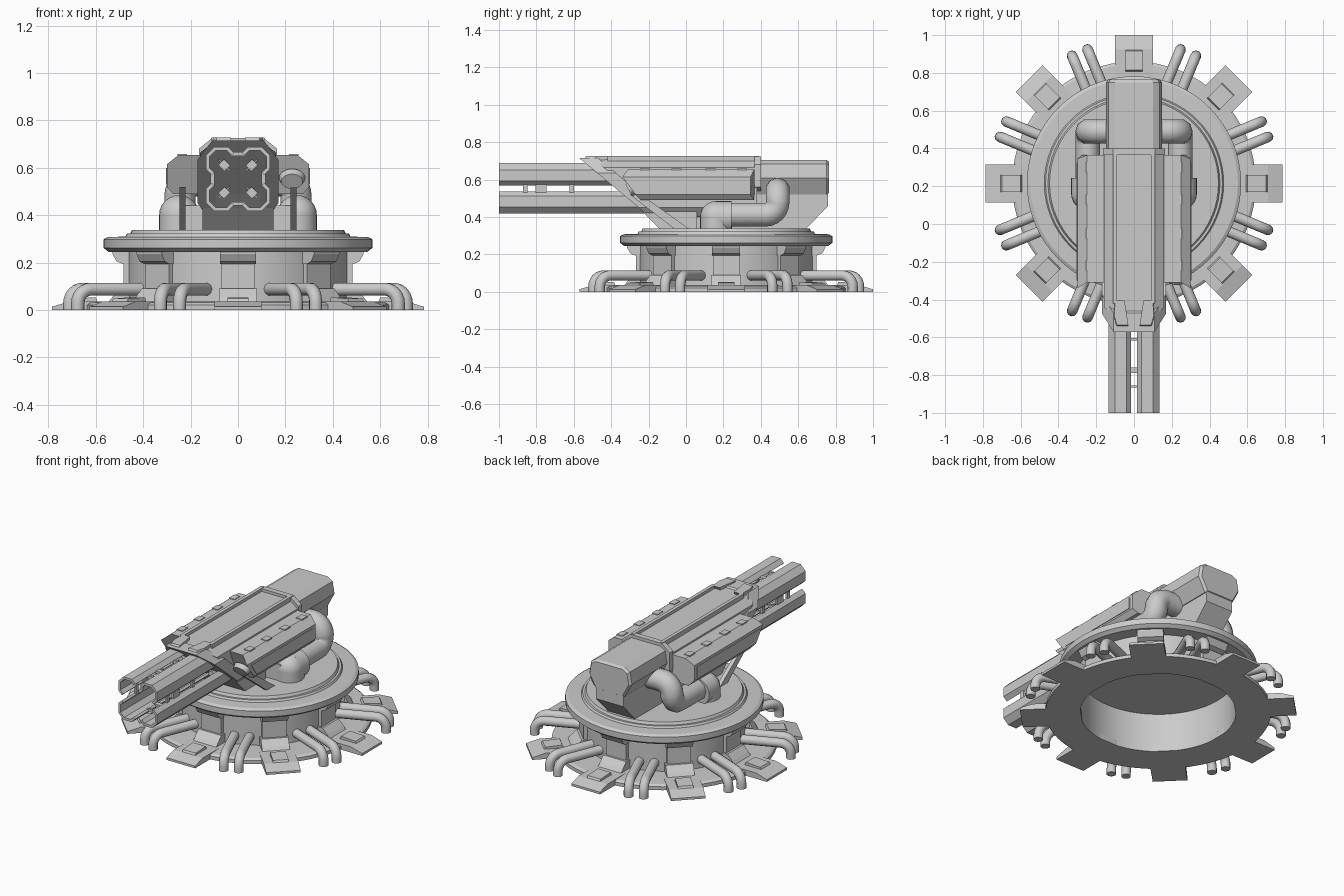
import bpy, bmesh
from math import cos, sin, pi, radians
from mathutils import Vector, Matrix

if "Cube" in bpy.data.objects:
    bpy.data.objects.remove(bpy.data.objects["Cube"])

CY = 0.215  # turntable centre


def finish(name, bm, smooth=False):
    bmesh.ops.recalc_face_normals(bm, faces=bm.faces)
    me = bpy.data.meshes.new(name)
    bm.to_mesh(me)
    bm.free()
    ob = bpy.data.objects.new(name, me)
    bpy.context.collection.objects.link(ob)
    if smooth:
        bpy.ops.object.select_all(action='DESELECT')
        bpy.context.view_layer.objects.active = ob
        ob.select_set(True)
        bpy.ops.object.shade_smooth_by_angle(angle=radians(25))
    return ob


def add_loft(bm, a, b):
    va, vb = [bm.verts.new(p) for p in a], [bm.verts.new(p) for p in b]
    n = len(a)
    for i in range(n):
        j = (i + 1) % n
        bm.faces.new((va[i], va[j], vb[j], vb[i]))
    bm.faces.new(va)
    bm.faces.new(vb)


def loft(name, a, b):
    bm = bmesh.new()
    add_loft(bm, a, b)
    return finish(name, bm)


def box(name, x0, x1, y0, y1, z0, z1):
    q = [(x0, y0), (x1, y0), (x1, y1), (x0, y1)]
    return loft(name, [(x, y, z0) for x, y in q], [(x, y, z1) for x, y in q])


def side_plate(name, prof, x0, x1):
    return loft(name, [(x0, y, z) for y, z in prof], [(x1, y, z) for y, z in prof])


def lathe(name, prof, n=64, closed=True):
    bm = bmesh.new()
    rings = [[bm.verts.new((r * cos(2 * pi * i / n), CY + r * sin(2 * pi * i / n), z))
              for i in range(n)] for r, z in prof]
    for k in range(len(rings) if closed else len(rings) - 1):
        a, b = rings[k], rings[(k + 1) % len(rings)]
        for i in range(n):
            bm.faces.new((a[i], a[(i + 1) % n], b[(i + 1) % n], b[i]))
    if not closed:
        bm.faces.new(rings[0])
        bm.faces.new(rings[-1])
    return finish(name, bm, True)


def radial(name, prof, w):
    """Eight copies of an (r, z) profile with a half width, around the turntable."""
    bm = bmesh.new()
    for k in range(8):
        m = Matrix.Translation((0, CY, 0)) @ Matrix.Rotation(k * pi / 4, 4, 'Z')
        add_loft(bm, [m @ Vector((r, -w, z)) for r, z in prof], [m @ Vector((r, w, z)) for r, z in prof])
    return finish(name, bm)


def pipe(name, paths, radius, fillet):
    cu = bpy.data.curves.new(name, 'CURVE')
    cu.dimensions = '3D'
    cu.bevel_depth, cu.bevel_resolution, cu.use_fill_caps = radius, 3, True
    for path in paths:
        P = [Vector(p) for p in path]
        pts = [P[0]]
        for a, c, b in zip(P, P[1:], P[2:]):
            da, db = (a - c).normalized() * fillet, (b - c).normalized() * fillet
            for i in range(7):  # circular corner
                t = i / 6 * pi / 2
                pts.append(c + da * (1 - sin(t)) + db * (1 - cos(t)))
        pts.append(P[-1])
        s = cu.splines.new('POLY')
        s.points.add(len(pts) - 1)
        for sp, p in zip(s.points, pts):
            sp.co = (*p, 1)
    ob = bpy.data.objects.new(name, cu)
    bpy.context.collection.objects.link(ob)
    bpy.ops.object.select_all(action='DESELECT')
    bpy.context.view_layer.objects.active = ob
    ob.select_set(True)
    bpy.ops.object.convert(target='MESH')
    bpy.ops.object.shade_smooth_by_angle(angle=radians(40))


# --- base: hollow drum, ground plate and turntable ---
lathe("ground_plate", [(.445, 0), (.645, 0), (.645, .022), (.63, .032), (.54, .036), (.445, .036)])
lathe("drum_wall", [(.445, .02), (.466, .02), (.466, .26), (.445, .26)])
lathe("turntable", [(.50, .245), (.545, .245), (.567, .262), (.567, .298), (.55, .308), (.475, .31),
                    (.468, .322), (.455, .322), (.447, .338), (.43, .338)], closed=False)

# --- eight feet and pilasters ---
radial("foot", [(.44, 0), (.785, 0), (.785, .014), (.71, .036), (.44, .036)], .10)
radial("foot_block", [(.59, .03), (.71, .03), (.70, .048), (.60, .054)], .045)
radial("pilaster_base", [(.45, .03), (.55, .03), (.53, .055), (.495, .09), (.45, .09)], .08)
radial("pilaster", [(.45, .05), (.482, .05), (.482, .25), (.45, .25)], .07)
radial("pilaster_cap", [(.45, .195), (.487, .195), (.512, .205), (.53, .237), (.53, .25), (.45, .25)], .075)

# --- paired ground pipes ---
paths = []
for k in range(8):
    m = Matrix.Translation((0, CY, 0)) @ Matrix.Rotation((k + .5) * pi / 4, 4, 'Z')
    for o in (-.044, .044):
        paths.append([m @ Vector(p) for p in ((.455, o, .088), (.75, o, .088), (.75, o, 0))])
pipe("ground_pipes", paths, .028, .06)


def mirror_sec(half):
    return half + [(-x, z) for x, z in reversed(half)]


def front_y(z):  # slanted nose
    return -.57 + 1.2 * (.715 - z)


# --- cannon housing with slanted front ---
sec = mirror_sec([(.10, .708), (.16, .665), (.16, .45), (.12, .40)])
loft("housing", [(x, front_y(z) + .07, z) for x, z in sec], [(x, .38, z) for x, z in sec])
sec = mirror_sec([(.108, .716), (.17, .635), (.17, .45), (.13, .395)])
loft("front_collar", [(x, front_y(z), z) for x, z in sec], [(x, front_y(z) + .10, z) for x, z in sec])
sec = mirror_sec([(.11, .725), (.165, .68), (.165, .56), (.12, .54)])
loft("rear_collar", [(x, .365, z) for x, z in sec], [(x, .40, z) for x, z in sec])

# --- keel and tail ---
side_plate("keel", [(-.13, .335), (.64, .335), (.76, .46), (.76, .62), (-.2, .62), (-.3, .49)], -.095, .095)
side_plate("keel_front", [(-.14, .335), (.06, .335), (.06, .43), (-.235, .43)], -.15, .15)
sec = mirror_sec([(.10, .706), (.135, .685), (.148, .61), (.10, .52)])
loft("tail_hood", [(x, .38, z) for x, z in sec], [(x, .75, z) for x, z in sec])
loft("tail_end", [(x, .75, z) for x, z in sec],
     [(x * .92, .765, .61 + (z - .61) * .9) for x, z in sec])

# --- four folded barrel rails, open towards the centre ---
rail = [(.017, .11), (.04, .135), (.10, .135), (.135, .10), (.135, .04), (.11, .017),
        (.10, .028), (.12, .047), (.12, .094), (.094, .12), (.047, .12), (.028, .10)]
for sx in (1, -1):
    for sz in (1, -1):
        loft("barrel_rail", [(sx * x, -1, .553 + sz * z) for x, z in rail],
             [(sx * x, front_y(.553 + sz * z) + .03, .553 + sz * z) for x, z in rail])
        bm = bmesh.new()  # diagonal capsule bore on the nose
        z = .553 + sz * .058
        bmesh.ops.create_cube(bm, size=1, matrix=Matrix.Translation((sx * .058, front_y(z), z))
                              @ Matrix.Rotation(-sx * sz * pi / 4, 4, 'Y')
                              @ Matrix.Diagonal((.066, .08, .034, 1)))
        bmesh.ops.bevel(bm, geom=[e for e in bm.edges if abs((e.verts[0].co - e.verts[1].co).y) > .05],
                        offset=.014, segments=2, affect='EDGES')
        finish("bore_insert", bm)
for y, w in ((-.86, .025), (-.775, .06), (-.61, .025)):
    for s in (1, -1):
        box("rail_strut_side", s * .10, s * .115, y - w / 2, y + w / 2, .52, .586)
        z = .553 + s * .105
        box("rail_strut_level", -.033, .033, y - w / 4, y + w / 4, z - .008, z + .008)

# --- mirrored side parts ---
pod = [(.14, .655), (.25, .655), (.30, .615), (.30, .52), (.275, .49), (.14, .49)]
pod_front = [-.31, -.31, -.34, -.27, -.24, -.24]
pod_rear = [.365, .365, .345, .345, .365, .365]
for s in (1, -1):
    loft("side_pod", [(s * x, y, z) for (x, z), y in zip(pod, pod_front)],
         [(s * x, y, z) for (x, z), y in zip(pod, pod_rear)])
    side_plate("pod_panel", [(-.25, .53), (.32, .53), (.32, .60), (-.30, .60)], s * .295, s * .304)
    for y in (.30, .13, -.05, -.22):
        box("pod_clip", s * .215, s * .255, y - .027, y + .027, .64, .659)
    box("top_ridge", s * .09, s * .112, -.42, .39, .69, .727)
    loft("collar_plate", [(s * x, y, .70) for x, y in ((.035, -.55), (.095, -.55), (.11, -.50), (.10, -.42), (.05, -.42))],
         [(s * x, y + .015, .727) for x, y in ((.03, -.55), (.09, -.55), (.105, -.50), (.10, -.42), (.05, -.42))])
    side_plate("support_leg", [(-.30, .52), (-.24, .52), (.02, .335), (-.06, .335)], s * .222, s * .246)
    box("side_hub", s * .09, s * .24, .08, .24, .335, .44)
    # domed floor elbow
    bm = bmesh.new()
    joint = Matrix.Translation((s * .248, .16, .40))
    bmesh.ops.create_uvsphere(bm, u_segments=24, v_segments=12, radius=.085, matrix=joint)
    for rot, off, d in ((0, Vector((0, 0, -.032)), .065), (pi / 2, Vector((0, .042, 0)), .085)):
        bmesh.ops.create_cone(bm, cap_ends=True, segments=24, radius1=.085, radius2=.085, depth=d,
                              matrix=Matrix.Translation(off) @ joint @ Matrix.Rotation(rot, 4, 'X'))
    finish("floor_elbow", bm, True)

# --- large feed pipes ---
pipe("feed_pipe", [[(s * .245, .14, .412), (s * .245, .49, .412), (s * .245, .49, .545), (s * .08, .49, .545)]
                   for s in (1, -1)], .066, .066)

# --- sensor disc on the right pod ---
bm = bmesh.new()
bmesh.ops.create_cone(bm, cap_ends=True, segments=24, radius1=.055, radius2=.045, depth=.03,
                      matrix=Matrix.Translation((.228, -.292, .55)) @ Matrix.Rotation(radians(120), 4, 'X')
                      @ Matrix.Diagonal((1, .8, 1, 1)))
finish("pod_sensor", bm, True)
